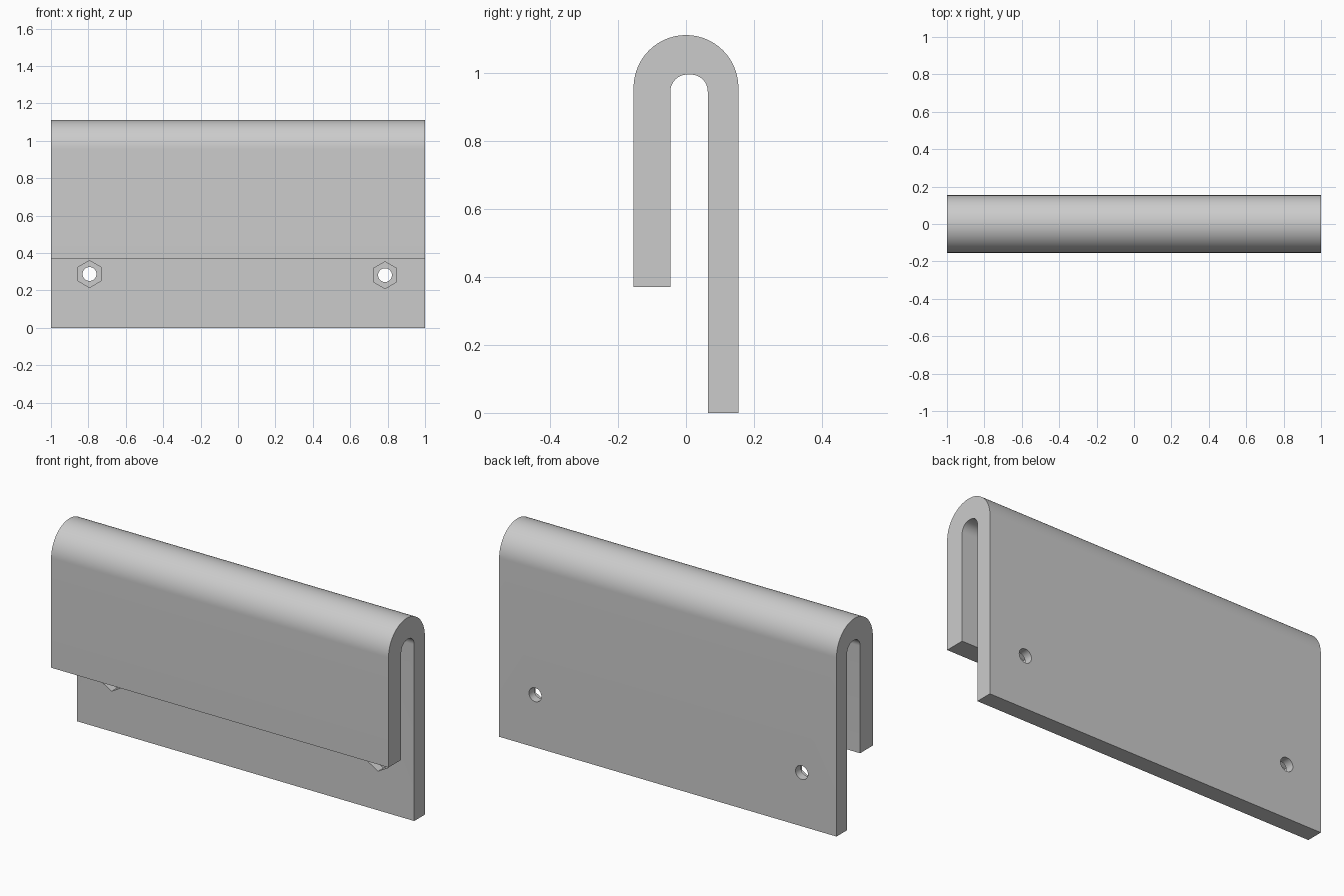
import bpy, bmesh, math
from mathutils import Matrix

cube = bpy.data.objects.get("Cube")
if cube:
    bpy.data.objects.remove(cube)

gray = bpy.data.materials.new("plain_gray")
gray.use_nodes = True
color = (0.6, 0.6, 0.6, 1)
gray.diffuse_color = color
gray.node_tree.nodes["Principled BSDF"].inputs["Base Color"].default_value = color


def arc(cy, cz, r, start, end, steps):
    angles = [math.radians(start + (end - start) * i / steps) for i in range(steps + 1)]
    return [(cy + r * math.cos(a), cz + r * math.sin(a)) for a in angles]


def make_object(name, bm):
    bmesh.ops.recalc_face_normals(bm, faces=bm.faces)
    mesh = bpy.data.meshes.new(name)
    bm.to_mesh(mesh)
    bm.free()
    mesh.materials.append(gray)
    obj = bpy.data.objects.new(name, mesh)
    bpy.context.collection.objects.link(obj)
    return obj


# Hook-shaped bracket: long back leg, round top, short front leg
profile = [(0.154, 0)] + arc(0, 0.957, 0.154, 0, 180, 48)
profile += [(-0.154, 0.37), (-0.046, 0.37)]
profile += arc(0.004, 0.945, 0.05, 180, 90, 14) + arc(0.014, 0.945, 0.05, 90, 0, 14)
profile += [(0.064, 0)]
bm = bmesh.new()
face = bm.faces.new([bm.verts.new((-1, y, z)) for y, z in profile])
extruded = bmesh.ops.extrude_face_region(bm, geom=[face])
bmesh.ops.translate(bm, vec=(2, 0, 0),
                    verts=[v for v in extruded["geom"] if isinstance(v, bmesh.types.BMVert)])
bracket = make_object("hook_bracket", bm)


# Bolt holes through the back leg, with hexagonal nut pockets on its inner face
def cut(name, x, z, radius, sides, y0, y1):
    bm = bmesh.new()
    bmesh.ops.create_cone(bm, cap_ends=True, segments=sides, radius1=radius,
                          radius2=radius, depth=y1 - y0)
    place = Matrix.Translation((x, (y0 + y1) / 2, z)) @ Matrix.Rotation(math.pi / 2, 4, 'X')
    bmesh.ops.transform(bm, matrix=place, verts=bm.verts)
    cutter = make_object(name, bm)
    mod = bracket.modifiers.new(name, 'BOOLEAN')
    mod.operation = 'DIFFERENCE'
    mod.solver = 'EXACT'
    mod.object = cutter
    bpy.context.view_layer.objects.active = bracket
    bpy.ops.object.modifier_apply(modifier=name)
    bpy.data.objects.remove(cutter)


for side, x, z in (("right", -0.794, 0.288), ("left", 0.786, 0.282)):
    cut(side + "_nut_pocket", x, z, 0.072, 6, 0.03, 0.109)
    cut(side + "_bolt_hole", x, z, 0.037, 32, 0.03, 0.2)

bpy.ops.object.select_all(action='DESELECT')
bracket.select_set(True)
bpy.context.view_layer.objects.active = bracket
bpy.ops.object.shade_smooth_by_angle(angle=math.radians(30))
